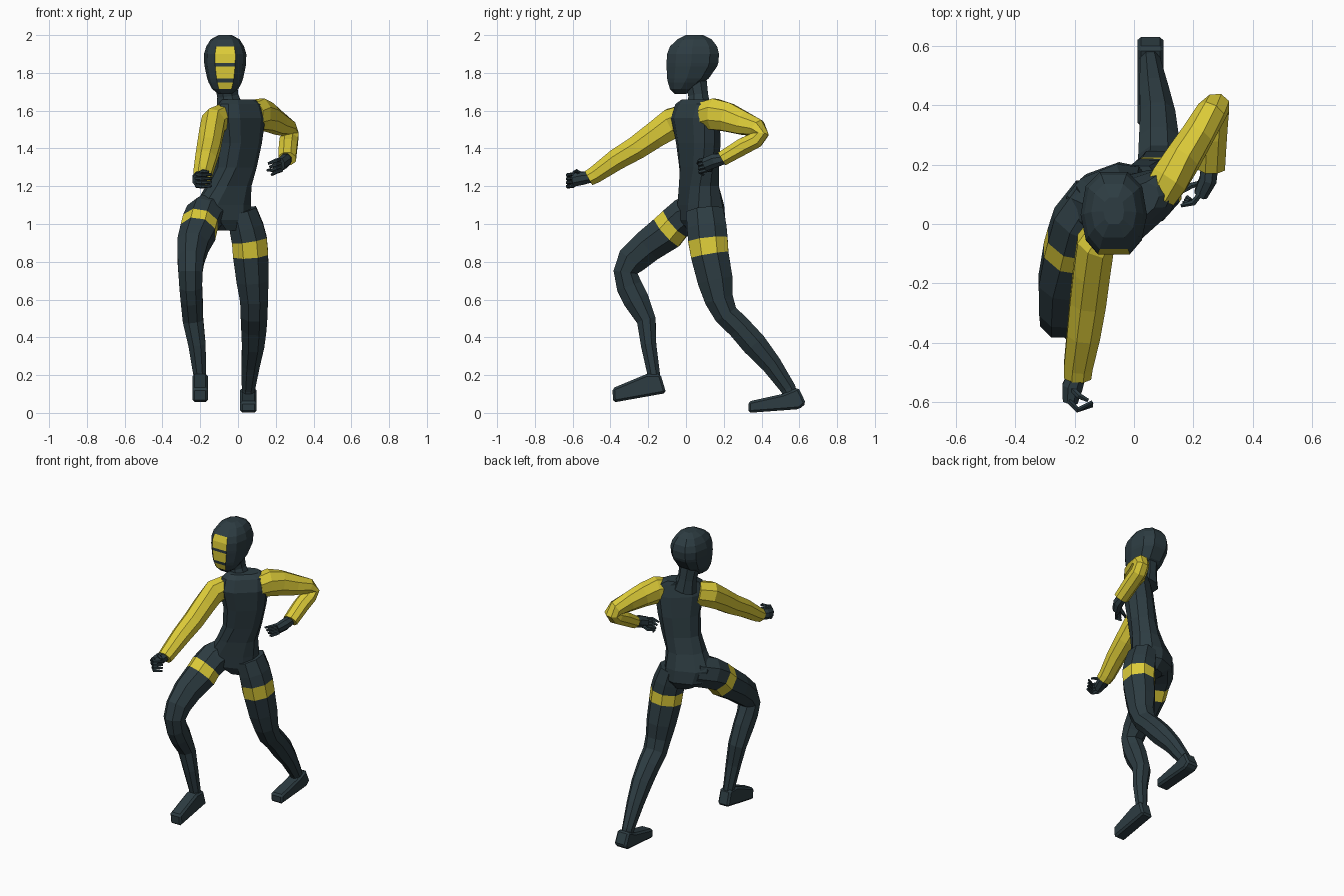
import bpy, bmesh, math
from mathutils import Vector


def material(name, rgb):
    m = bpy.data.materials.new(name)
    m.diffuse_color = (*rgb, 1)
    return m


DARK = material("dark slate", (0.026, 0.045, 0.054))
YELLOW = material("yellow", (0.72, 0.60, 0.04))

# Cross-sections: octagon for limbs, flat-fronted ten-sided shape for body and head
OCT = [(1.05 * math.cos(math.radians(22.5 + 45 * i)),
        1.05 * math.sin(math.radians(22.5 + 45 * i))) for i in range(8)]
HEX = [(math.cos(math.radians(60 * i)), math.sin(math.radians(60 * i))) for i in range(6)]
HALF = [(0.48, -1), (0.85, -0.65), (1, -0.05), (0.85, 0.65), (0.42, 1)]
BODY = HALF + [(-x, y) for x, y in reversed(HALF)]   # last side faces front


def finish(name, bm, mats):
    bmesh.ops.recalc_face_normals(bm, faces=bm.faces[:])
    me = bpy.data.meshes.new(name)
    bm.to_mesh(me)
    bm.free()
    for m in mats:
        me.materials.append(m)
    ob = bpy.data.objects.new(name, me)
    bpy.context.collection.objects.link(ob)
    return ob


def skin(name, rings, mats, rule=None):
    """Join rings of points; rule(segment, side) picks the material slot."""
    bm = bmesh.new()
    loops = [[bm.verts.new(p) for p in r] for r in rings]
    n = len(loops[0])
    for s in range(len(loops) - 1):
        for k in range(n):
            j = (k + 1) % n
            f = bm.faces.new((loops[s][k], loops[s][j], loops[s + 1][j], loops[s + 1][k]))
            f.material_index = rule(s, k) if rule else 0
    bm.faces.new(loops[0])
    bm.faces.new(loops[-1])
    return finish(name, bm, mats)


def limb(name, stations, mats, rule=None, shape=OCT, axis=(1, 0, 0)):
    """Tube along a path; stations are x, y, z, half width, half depth."""
    pts = [Vector(s[:3]) for s in stations]
    rings = []
    for i, (p, s) in enumerate(zip(pts, stations)):
        t = Vector((0, 0, 0))
        if i > 0:
            t += (p - pts[i - 1]).normalized()
        if i < len(pts) - 1:
            t += (pts[i + 1] - p).normalized()
        t.normalize()
        a = Vector(axis)
        a = (a - t * a.dot(t)).normalized()
        b = t.cross(a)
        rings.append([p + a * u * s[3] + b * v * s[4] for u, v in shape])
    return skin(name, rings, mats, rule)


def stack(name, stations, mats, rule=None):
    """Level rings; stations are x, y, z, half width, half depth, yaw."""
    rings = []
    for x, y, z, w, d, yaw in stations:
        c, s = math.cos(math.radians(yaw)), math.sin(math.radians(yaw))
        rings.append([(x + u * w * c - v * d * s, y + u * w * s + v * d * c, z) for u, v in BODY])
    return skin(name, rings, mats, rule)


# Head: z, front y, back y, half width; yellow visor bars on the front side
head = [(1.688, -.06, 0, .035), (1.715, -.085, .04, .07), (1.75, -.096, .09, .088),
        (1.77, -.10, .12, .095), (1.835, -.103, .165, .109), (1.853, -.103, .171, .111),
        (1.90, -.10, .175, .112), (1.94, -.085, .165, .10), (1.978, -.045, .135, .076),
        (2.0, 0, .09, .035)]
stack("head", [(-.068, (a + b) / 2, z, w, (b - a) / 2, 0) for z, a, b, w in head],
      [DARK, YELLOW], lambda s, k: int(k == 9 and s in (1, 3, 5, 6)))

# Neck and twisted torso
limb("neck", [(-.04, .07, 1.6, .075, .065), (-.055, .065, 1.68, .057, .054),
              (-.065, .05, 1.77, .062, .06)], [DARK])
stack("torso", [(-.05, .09, .965, .07, .07, 18), (-.07, .09, 1.02, .14, .105, 20),
                (-.08, .08, 1.1, .155, .105, 22), (-.05, .07, 1.2, .125, .09, 30),
                (-.015, .07, 1.3, .12, .084, 38), (.005, .065, 1.43, .133, .087, 42),
                (.01, .05, 1.56, .155, .085, 42), (.015, .055, 1.635, .145, .06, 42),
                (.0, .06, 1.66, .10, .05, 42)], [DARK])

# Arms
limb("front_arm", [(-.08, 0, 1.56, .06, .075), (-.13, -.07, 1.535, .066, .082),
                   (-.143, -.16, 1.475, .064, .072), (-.155, -.26, 1.405, .063, .065),
                   (-.17, -.37, 1.34, .058, .058), (-.188, -.48, 1.262, .05, .047),
                   (-.19, -.515, 1.243, .047, .043)], [YELLOW])
limb("rear_arm", [(.085, .1, 1.575, .06, .075), (.12, .15, 1.582, .066, .084),
                  (.165, .22, 1.565, .06, .078), (.215, .30, 1.535, .054, .064),
                  (.26, .375, 1.508, .05, .05), (.275, .397, 1.475, .048, .042),
                  (.27, .37, 1.445, .05, .044), (.265, .30, 1.41, .05, .046),
                  (.26, .19, 1.345, .048, .04)], [YELLOW])

# Legs, each with a yellow thigh band
limb("front_leg", [(-.12, .09, 1.08, .09, .10), (-.18, 0, 1.045, .10, .10),
                   (-.20, -.055, 1.007, .096, .094), (-.212, -.10, .957, .096, .10),
                   (-.24, -.2, .885, .085, .09), (-.25, -.285, .81, .072, .083),
                   (-.252, -.32, .745, .066, .066), (-.25, -.30, .67, .062, .07),
                   (-.245, -.265, .6, .06, .07), (-.238, -.21, .49, .056, .052),
                   (-.217, -.198, .36, .047, .042), (-.202, -.17, .2, .035, .034),
                   (-.2, -.165, .14, .034, .034)],
     [DARK, YELLOW], lambda s, k: int(s == 2))
limb("rear_leg", [(.02, .1, 1.07, .08, .10), (.045, .11, .98, .093, .108),
                  (.06, .116, .915, .096, .108), (.067, .126, .835, .096, .103),
                  (.077, .155, .7, .087, .096), (.085, .175, .6, .076, .078),
                  (.085, .212, .52, .073, .066), (.084, .28, .455, .069, .065),
                  (.08, .36, .365, .061, .068), (.067, .45, .26, .05, .055),
                  (.055, .54, .13, .036, .042), (.055, .56, .08, .034, .036)],
     [DARK, YELLOW], lambda s, k: int(s == 2))


# Feet: side profiles extruded across, with bevelled edges
def foot(name, profile, x, half):
    ob = skin(name, [[(x + s * half, y, z) for y, z in profile] for s in (-1, 1)], [DARK])
    mod = ob.modifiers.new("bevel", "BEVEL")
    mod.width = 0.012
    mod.segments = 1


foot("front_foot", [(-.385, .055), (-.105, .105), (-.135, .205), (-.21, .205), (-.39, .13)],
     -.2, .041)
foot("rear_foot", [(.33, 0), (.60, .02), (.635, .05), (.595, .135), (.51, .10), (.33, .06)],
     .055, .044)

# Hands: palm, four curled fingers and a thumb
limb("front_palm", [(-.19, -.50, 1.25, .03, .03), (-.208, -.55, 1.242, .036, .036),
                    (-.215, -.60, 1.232, .026, .036)], [DARK])
limb("rear_palm", [(.255, .20, 1.345, .03, .03), (.25, .15, 1.335, .03, .038),
                   (.225, .10, 1.315, .024, .036)], [DARK])


def finger(name, *path):
    limb(name, [(*p, r, r) for p, r in zip(path, (.011, .011, .007))], [DARK],
         shape=HEX, axis=(0, 0, 1))


for i in range(4):
    z = 1.262 - .02 * i
    finger("front_finger", (-.22, -.595, z), (-.19, -.627, z - .003), (-.14, -.60 - .004 * i, z))
    z = 1.345 - .02 * i
    finger("rear_finger", (.23, .11, z), (.20, .072, z - .01), (.16 + .006 * i, .062 + .01 * i, z - .025))
finger("front_thumb", (-.215, -.55, 1.262), (-.185, -.58, 1.28), (-.155, -.595, 1.275))
finger("rear_thumb", (.235, .14, 1.31), (.195, .13, 1.285), (.155, .105, 1.285))
